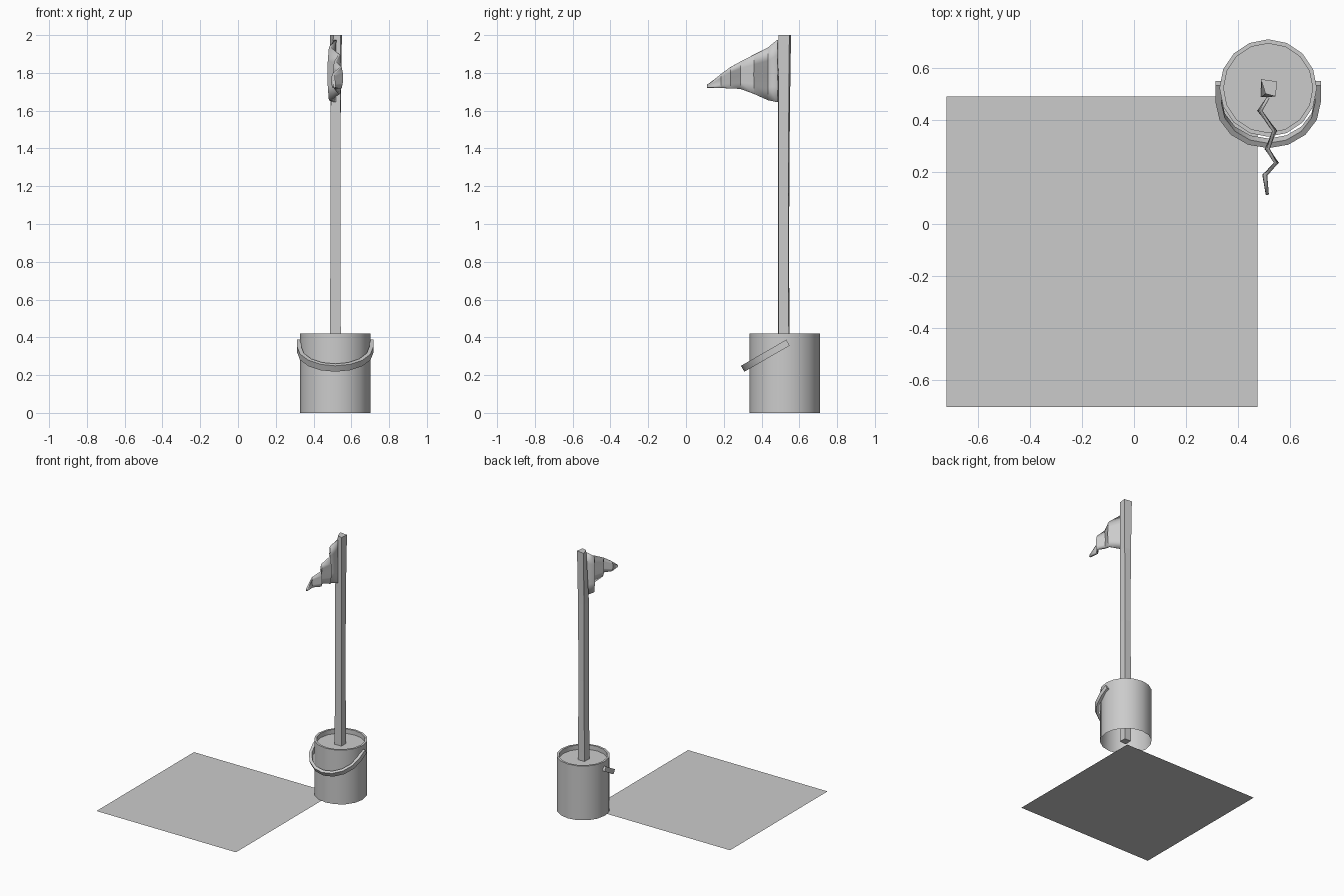
import bpy, bmesh
from math import sin, cos, pi, radians
from mathutils import Vector

if "Cube" in bpy.data.objects:
    bpy.data.objects.remove(bpy.data.objects["Cube"])

CX, CY = 0.515, 0.522


def make(name, verts, faces, smooth=True):
    me = bpy.data.meshes.new(name)
    me.from_pydata([tuple(v) for v in verts], [], faces)
    bm = bmesh.new()
    bm.from_mesh(me)
    bmesh.ops.recalc_face_normals(bm, faces=bm.faces)
    bm.to_mesh(me)
    bm.free()
    ob = bpy.data.objects.new(name, me)
    bpy.context.collection.objects.link(ob)
    if smooth:
        bpy.context.view_layer.objects.active = ob
        ob.select_set(True)
        bpy.ops.object.shade_smooth_by_angle(angle=radians(35))
        ob.select_set(False)
    return ob


def loft(name, rings, closed=True, caps=True, smooth=True):
    """Skin a list of equal-length rings of points."""
    n = len(rings[0])
    verts = [p for r in rings for p in r]
    faces = []
    for i in range(len(rings) - 1):
        for j in range(n if closed else n - 1):
            k = (j + 1) % n
            faces.append((i*n + j, i*n + k, (i + 1)*n + k, (i + 1)*n + j))
    if caps:
        faces.append(tuple(range(n))[::-1])
        faces.append(tuple((len(rings) - 1)*n + j for j in range(n)))
    return make(name, verts, faces, smooth)


def ring(r, z, n=16):
    return [(CX + r*cos(2*pi*i/n), CY + r*sin(2*pi*i/n), z) for i in range(n)]


# Ground sheet
make("ground_sheet", [(-0.72, -0.703, 0), (0.475, -0.703, 0),
                      (0.475, 0.49, 0), (-0.72, 0.49, 0)], [(0, 1, 2, 3)], False)

# Bucket wall with rim and inner lip, open underneath
loft("bucket", [ring(0.187, 0), ring(0.187, 0.42), ring(0.171, 0.42), ring(0.171, 0.385)],
     caps=False)

# Filling that holds the post
make("bucket_filling", ring(0.171, 0.385), [tuple(range(16))], False)

# Slightly uneven wooden post: front-left, front-right, back-right, back-left corners
sections = [
    (0.00, (.487, .487), (.545, .490), (.544, .545), (.488, .546)),
    (0.45, (.486, .487), (.544, .489), (.544, .544), (.487, .547)),
    (1.00, (.491, .488), (.542, .491), (.541, .542), (.492, .546)),
    (1.60, (.490, .487), (.543, .490), (.544, .544), (.490, .550)),
    (2.00, (.505, .500), (.543, .490), (.550, .547), (.487, .556)),
]
loft("post", [[(x, y, s[0]) for x, y in s[1:]] for s in sections], smooth=False)

# Bucket handle: flat strap swept round a tilted half loop
drop = Vector((0, -cos(radians(30)), -sin(radians(30))))
normal = Vector((0, -drop.z, drop.y))
hinge = Vector((CX, 0.54, 0.372))


def strap_section(centre, out):
    return [centre + out*a + normal*b for a, b in
            ((-0.011, -0.018), (0.011, -0.018), (0.011, 0.018), (-0.011, 0.018))]


SEG = 8
X = Vector((1, 0, 0))
rings = [strap_section(hinge + X*0.191, X)]
for i in range(SEG + 1):
    a = pi*i/SEG
    out = X*cos(a) + drop*sin(a)
    rings.append(strap_section(hinge + drop*0.075 + out*0.191, out))
rings.append(strap_section(hinge - X*0.191, -X))
loft("bucket_handle", rings)

# Wavy pennant: x, y, bottom z, top z along its length
stations = [
    (.515, .485, 1.645, 1.975), (.487, .435, 1.655, 1.935),
    (.536, .358, 1.69, 1.895), (.515, .288, 1.715, 1.86),
    (.543, .235, 1.718, 1.83), (.506, .188, 1.72, 1.795),
    (.512, .112, 1.722, 1.735),
]
ROWS = 4
strips = []
for i, (x, y, lo, hi) in enumerate(stations):
    sway = 0.008*(-1)**i * (0 < i < 6)
    strips.append([(x + sway*sin(pi*r/ROWS), y, lo + (hi - lo)*r/ROWS)
                   for r in range(ROWS + 1)])
flag = loft("pennant", strips, closed=False, caps=False)
cloth = flag.modifiers.new("cloth", 'SOLIDIFY')
cloth.thickness = 0.012
cloth.offset = 0
